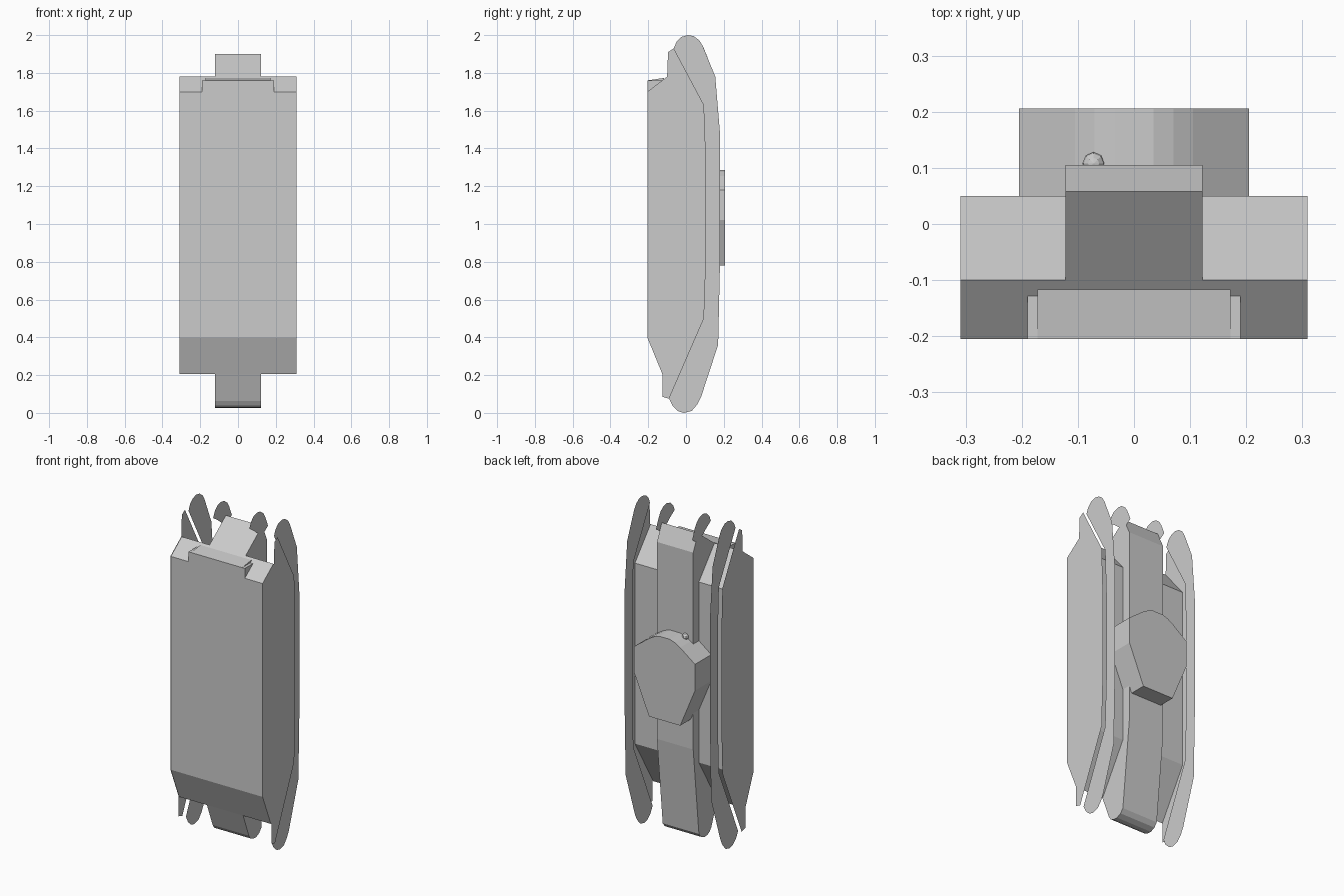
import bpy, bmesh
from mathutils import Vector

if "Cube" in bpy.data.objects:
    bpy.data.objects.remove(bpy.data.objects["Cube"])


def finish(name, bm):
    bmesh.ops.recalc_face_normals(bm, faces=bm.faces)
    mesh = bpy.data.meshes.new(name)
    bm.to_mesh(mesh)
    bm.free()
    ob = bpy.data.objects.new(name, mesh)
    bpy.context.collection.objects.link(ob)
    return ob


def side_profile(name, pts, x0, x1=None):
    """(y, z) outline as a flat sheet at x0, or a solid from x0 to x1."""
    bm = bmesh.new()
    face = bm.faces.new([bm.verts.new((x0, y, z)) for y, z in pts])
    if x1 is not None:
        ext = bmesh.ops.extrude_face_region(bm, geom=[face])
        bmesh.ops.translate(bm, vec=(x1 - x0, 0, 0),
                            verts=[v for v in ext["geom"] if isinstance(v, bmesh.types.BMVert)])
        if face.is_valid and len(face.link_loops if hasattr(face, "link_loops") else face.loops) == 0:
            bm.faces.remove(face)
    return finish(name, bm)


# Main hull with sloped ends
hull = [(-.205, .40), (-.205, 1.70), (-.10, 1.78), (.05, 1.60), (.05, .50), (-.125, .205)]
side_profile("hull", hull, -.309, .309)

# Raised centre body with a rounded lower end
centre = [(-.20, .41), (-.20, 1.70), (-.10, 1.78), (.058, 1.90), (.105, 1.80), (.105, .60),
          (.05, .065), (.03, .04), (0, .026), (-.03, .028), (-.055, .04), (-.07, .062),
          (-.125, .205)]
side_profile("centre_body", centre, -.122, .122)

# Stepped lip on the hull end
side_profile("lip", [(-.205, 1.68), (-.205, 1.76), (-.128, 1.76), (-.128, 1.70)], -.19, .19)
side_profile("lip_top", [(-.205, 1.75), (-.205, 1.76), (-.117, 1.773), (-.117, 1.70)], -.172, .172)

# Thin side sheets: skirt, outer track outline and short inner track tips
edge = [(-.065, 1.93), (.095, 1.63), (.105, 1.35), (.105, .80), (.095, .50), (-.09, .075)]
skirt = [(-.205, .40), (-.205, 1.70), (-.10, 1.78), (-.095, 1.91)] + edge + [(-.125, .085), (-.125, .205)]
track = edge + [(-.07, .035), (-.04, .008), (-.01, 0), (.03, .01), (.06, .045), (.08, .085),
                (.17, .36), (.18, .80), (.18, 1.48), (.155, 1.78), (.09, 1.94), (.07, 1.973),
                (.04, 1.995), (.01, 2.0), (-.025, 1.99), (-.05, 1.965)]
tip = [(-.065, 1.93), (-.05, 1.965), (-.025, 1.99), (.01, 2.0), (.04, 1.995), (.07, 1.973),
       (.09, 1.94), (.115, 1.88), (.07, 1.85), (.03, 1.86), (-.02, 1.90)]
for s, side in ((1, "right"), (-1, "left")):
    side_profile("skirt_" + side, skirt, s * .312)
    side_profile("track_" + side, track, s * .288)
    side_profile("track_tip_" + side, tip, s * .122)

# Turret: (x, z) outline extruded outwards along y
half = [(.105, .78), (.205, 1.02), (.205, 1.18), (.105, 1.255), (.07, 1.275), (.035, 1.287)]
outline = half + [(-x, z) for x, z in reversed(half)]
bm = bmesh.new()
low = [bm.verts.new((x, .045, z)) for x, z in outline]
high = [bm.verts.new((x, .206, z)) for x, z in outline]
bm.faces.new(low)
bm.faces.new(high)
for i in range(len(low)):
    j = (i + 1) % len(low)
    bm.faces.new((low[i], low[j], high[j], high[i]))
finish("turret", bm)

# Small gun ball on the turret end
bm = bmesh.new()
bmesh.ops.create_uvsphere(bm, u_segments=8, v_segments=6, radius=.02)
bmesh.ops.translate(bm, verts=bm.verts, vec=Vector((-.072, .108, 1.277)))
finish("gun_ball", bm)
